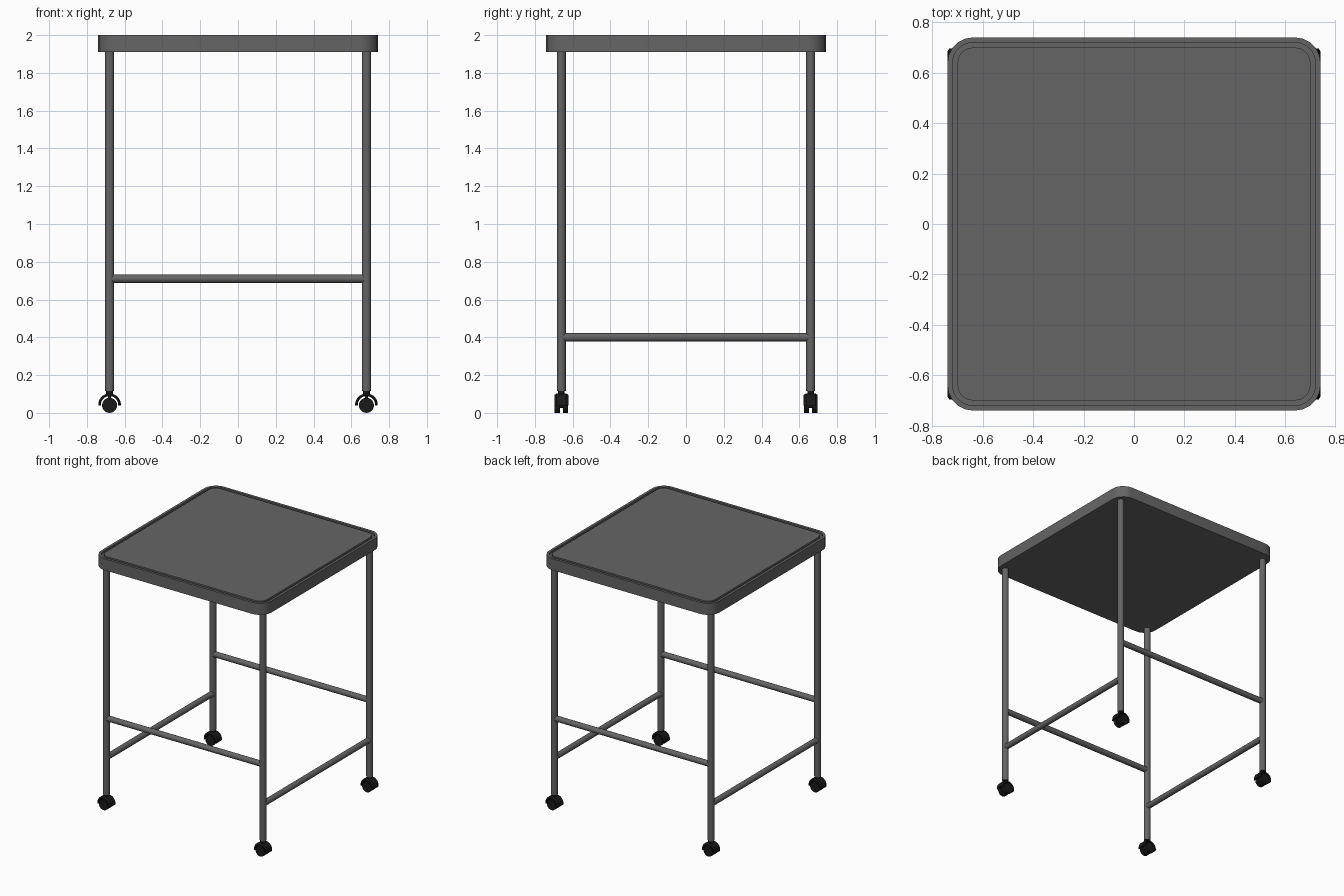
import bpy, bmesh, math
from mathutils import Vector

if "Cube" in bpy.data.objects:
    bpy.data.objects.remove(bpy.data.objects["Cube"])

LEG_X, LEG_Y = 0.68, 0.66


def finish(bm, name, mat=None, smooth=True):
    bmesh.ops.recalc_face_normals(bm, faces=bm.faces)
    me = bpy.data.meshes.new(name)
    bm.to_mesh(me)
    bm.free()
    ob = bpy.data.objects.new(name, me)
    bpy.context.collection.objects.link(ob)
    if mat:
        me.materials.append(mat)
    if smooth:
        bpy.ops.object.select_all(action='DESELECT')
        ob.select_set(True)
        bpy.context.view_layer.objects.active = ob
        bpy.ops.object.shade_smooth_by_angle(angle=math.radians(35))
    return ob


def material(name, v):
    m = bpy.data.materials.new(name)
    m.diffuse_color = (v, v, v, 1)
    m.use_nodes = True
    m.node_tree.nodes["Principled BSDF"].inputs["Base Color"].default_value = m.diffuse_color
    return m


def rod(name, a, b, r, mat, segs=20):
    a, b = Vector(a), Vector(b)
    bm = bmesh.new()
    bmesh.ops.create_cone(bm, cap_ends=True, segments=segs, radius1=r, radius2=r, depth=(b - a).length)
    ob = finish(bm, name, mat)
    ob.location = (a + b) / 2
    ob.rotation_euler = (b - a).to_track_quat('Z', 'Y').to_euler()
    return ob


def rounded_square(half, radius, n=5):
    pts = []
    for q, (sx, sy) in enumerate([(1, 1), (-1, 1), (-1, -1), (1, -1)]):
        for i in range(n + 1):
            t = math.pi / 2 * (q + i / n)
            pts.append((sx * (half - radius) + radius * math.cos(t),
                        sy * (half - radius) + radius * math.sin(t)))
    return pts


def bridge(bm, r0, r1):
    for i in range(len(r0)):
        j = (i + 1) % len(r0)
        bm.faces.new((r0[i], r0[j], r1[j], r1[i]))


grey = material("dark_grey", 0.13)
black = material("black_plastic", 0.01)

# Tabletop: rounded slab with a groove around the inset panel
bm = bmesh.new()
rings = []
for half, radius, z in [(0.74, 0.10, 1.91), (0.74, 0.10, 2.0), (0.72, 0.08, 2.0),
                        (0.72, 0.08, 1.985), (0.70, 0.06, 1.985), (0.70, 0.06, 2.0)]:
    rings.append([bm.verts.new((x, y, z)) for x, y in rounded_square(half, radius)])
for r0, r1 in zip(rings, rings[1:]):
    bridge(bm, r0, r1)
bm.faces.new(rings[0])
bm.faces.new(rings[-1])
finish(bm, "tabletop", grey)


# Caster hood: half ring profile with tapered top edges, swept over the wheel
def hood(name, cx, cy):
    bm = bmesh.new()
    profile = [(0.046, -0.037), (0.052, -0.037), (0.060, -0.026),
               (0.060, 0.026), (0.052, 0.037), (0.046, 0.037)]
    rows = []
    for i in range(17):
        t = math.radians(-5 + 190 * i / 16)
        rows.append([bm.verts.new((cx + r * math.cos(t), cy + y, 0.043 + r * math.sin(t)))
                     for r, y in profile])
    for r0, r1 in zip(rows, rows[1:]):
        bridge(bm, r0, r1)
    bm.faces.new(rows[0])
    bm.faces.new(rows[-1])
    finish(bm, name, black)


# Legs and casters at the four corners
for sx, side in ((-1, "left"), (1, "right")):
    for sy, end in ((-1, "front"), (1, "back")):
        x, y, tag = sx * LEG_X, sy * LEG_Y, f"{end}_{side}"
        rod(f"{tag}_leg", (x, y, 0.115), (x, y, 1.915), 0.024, grey)
        rod(f"{tag}_caster_stem", (x, y, 0.095), (x, y, 0.12), 0.018, black)
        hood(f"{tag}_caster_hood", x, y)
        for k in (-1, 1):
            rod(f"{tag}_caster_wheel", (x, y + k * 0.008, 0.04), (x, y + k * 0.036, 0.04), 0.04, black)
        # centre web joining the wheels and hood
        rod(f"{tag}_caster_axle", (x, y - 0.01, 0.04), (x, y + 0.01, 0.04), 0.015, black)
        rod(f"{tag}_caster_web", (x, y, 0.04), (x, y, 0.095), 0.008, black)

# Stretchers: upper pair front/back, lower pair on the sides
for s, end, side in ((-1, "front", "left"), (1, "back", "right")):
    rod(f"{end}_stretcher", (-LEG_X, s * LEG_Y, 0.71), (LEG_X, s * LEG_Y, 0.71), 0.022, grey)
    rod(f"{side}_stretcher", (s * LEG_X, -LEG_Y, 0.40), (s * LEG_X, LEG_Y, 0.40), 0.022, grey)
